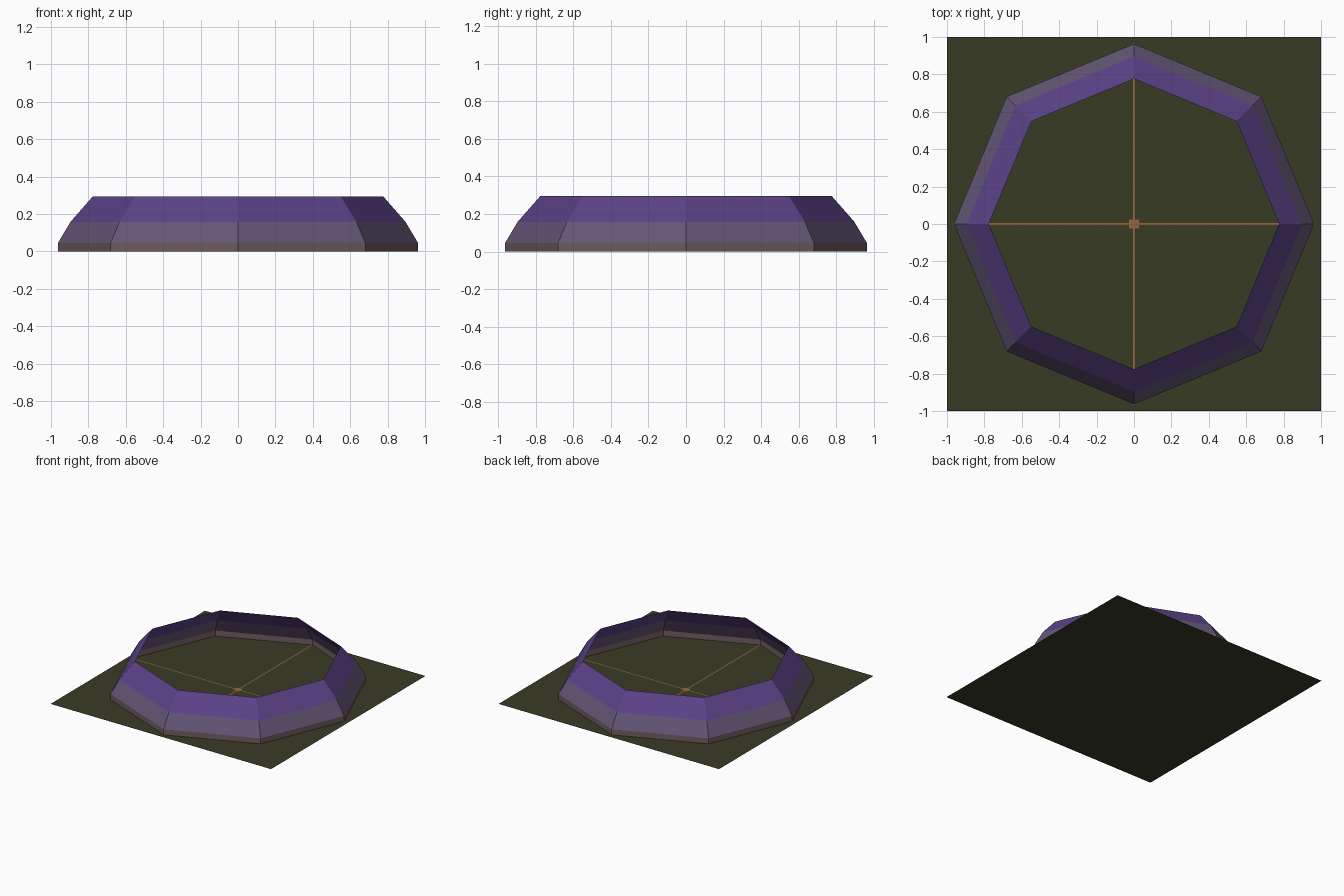
import bpy, bmesh, math

cube = bpy.data.objects.get("Cube")
if cube:
    bpy.data.objects.remove(cube, do_unlink=True)


def srgb(r, g, b):
    return tuple(((c / 255 + 0.055) / 1.055) ** 2.4 for c in (r, g, b)) + (1.0,)


def material(name, rgb):
    m = bpy.data.materials.new(name)
    m.use_nodes = True
    m.diffuse_color = srgb(*rgb)
    m.node_tree.nodes["Principled BSDF"].inputs["Base Color"].default_value = srgb(*rgb)
    return m


olive = material("dark olive", (57, 59, 37))
purple = material("purple", (92, 66, 136))
mauve = material("grey mauve", (100, 87, 119))
brown = material("dusty brown", (112, 91, 95))
orange = material("ochre", (150, 103, 57))


def make_object(name, bm, mats):
    mesh = bpy.data.meshes.new(name)
    bm.to_mesh(mesh)
    bm.free()
    for m in mats:
        mesh.materials.append(m)
    obj = bpy.data.objects.new(name, mesh)
    bpy.context.collection.objects.link(obj)
    return obj


def plate(name, sx, sy, z, mat):
    """Flat rectangle centred on the origin."""
    bm = bmesh.new()
    verts = [bm.verts.new((x * sx / 2, y * sy / 2, z))
             for x, y in ((-1, -1), (1, -1), (1, 1), (-1, 1))]
    bm.faces.new(verts)
    return make_object(name, bm, [mat])


# Square ground sheet
plate("ground_sheet", 2.0, 2.0, 0.0, olive)

# Thin cross lines and centre marker lying on the sheet
plate("cross_line_x", 1.93, 0.009, 0.002, orange)
plate("cross_line_y", 0.009, 1.93, 0.002, orange)
plate("centre_marker", 0.054, 0.046, 0.004, orange)

# Open eight-sided wall leaning inward, one colour band per profile step
SIDES = 8
profile = [(0.963, 0.0), (0.963, 0.045), (0.896, 0.158), (0.776, 0.295)]
bm = bmesh.new()
rings = []
for radius, z in profile:
    rings.append([bm.verts.new((radius * math.cos(math.tau * i / SIDES),
                                radius * math.sin(math.tau * i / SIDES), z))
                  for i in range(SIDES)])
for band, (low, high) in enumerate(zip(rings, rings[1:])):
    for i in range(SIDES):
        j = (i + 1) % SIDES
        face = bm.faces.new((low[i], low[j], high[j], high[i]))
        face.material_index = band
make_object("octagonal_wall", bm, [brown, mauve, purple])
